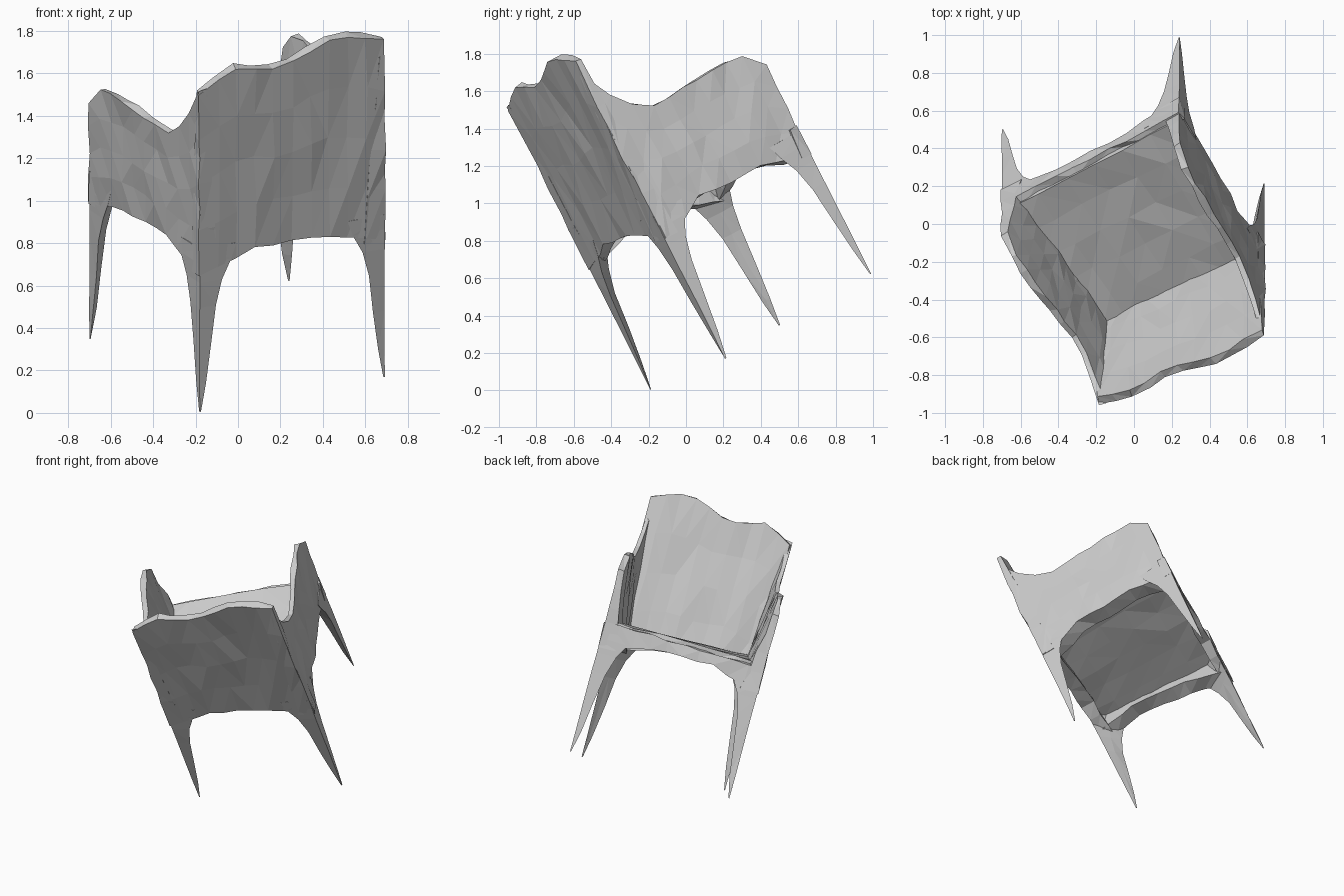
import bpy, bmesh, random
from mathutils import Vector

if "Cube" in bpy.data.objects:
    bpy.data.objects.remove(bpy.data.objects["Cube"])

random.seed(4)

# Tilted chair frame: s across the back, r back to front, t up from the leg tips
A = Vector((-.18, -.19, .005))
S = Vector((.87, .40, .165))
R = Vector((-.52, .69, .345))
K = Vector((.07, .09, .11))
W = Vector((0, -.45, .89))


def place(s, r, t):
    return A + S * s + R * r + K * (s * r) + W * t


def sample(profile, x):
    for (x0, y0), (x1, y1) in zip(profile, profile[1:]):
        if x <= x1:
            return y0 + (y1 - y0) * (x - x0) / (x1 - x0)
    return profile[-1][1]


def loft(name, rings, jitter=0.0):
    bm = bmesh.new()
    loops = []
    for ring in rings:
        loops.append([bm.verts.new(p + Vector([random.uniform(-jitter, jitter) for _ in range(3)]))
                      for p in ring])
    n = len(loops[0])
    for a, b in zip(loops, loops[1:]):
        for i in range(n):
            bm.faces.new((a[i], a[(i + 1) % n], b[(i + 1) % n], b[i]))
    bm.faces.new(loops[0])
    bm.faces.new(loops[-1])
    bmesh.ops.triangulate(bm, faces=bm.faces[:])
    bmesh.ops.recalc_face_normals(bm, faces=bm.faces[:])
    mesh = bpy.data.meshes.new(name)
    bm.to_mesh(mesh)
    bm.free()
    bpy.context.collection.objects.link(bpy.data.objects.new(name, mesh))


def panel(name, mapping, top, bottom, thick_low, thick_high, cols=10, rows=4):
    """Upright wall: mapping(along, depth, height), thinner towards its top edge."""
    rings = []
    for i in range(cols + 1):
        a = i / cols
        lo, hi = sample(bottom, a), sample(top, a)
        outer, inner = [], []
        for j in range(rows + 1):
            k = j / rows
            t = lo + (hi - lo) * k
            outer.append(mapping(a, 0, t))
            inner.append(mapping(a, thick_low + (thick_high - thick_low) * k, t))
        rings.append(outer + inner[::-1])
    loft(name, rings, .008)


# Underside arch shared by the walls, and the upper outlines
arch = [(0, .72), (.14, .75), (.28, .82), (.72, .80), (.88, .75), (1, .72)]
back_top = [(0, 1.68), (.17, 1.79), (.44, 1.74), (.67, 1.83), (.84, 1.84), (1, 1.78)]
arm_top = [(0, 1.70), (.05, 1.59), (.18, 1.45), (.31, 1.36), (.52, 1.37),
           (.75, 1.38), (.9, 1.35), (1, 1.25)]
front_top = [(0, .89), (1, .89)]

# Walls: back, two arms and the front rail
panel("back_rest", lambda a, d, t: place(a, d, t), back_top, arch, .09, .04)
panel("left_arm", lambda a, d, t: place(d, a, t), arm_top, arch, .11, .03)
panel("right_arm", lambda a, d, t: place(1 - d, a, t), arm_top, arch, .11, .03)
panel("front_rail", lambda a, d, t: place(a, 1 - d, t), front_top, arch, .06, .05, rows=1)

# Seat sheet between the walls
seat = []
for i in range(7):
    s = .03 + .94 * i / 6
    row = [.03 + .94 * j / 5 for j in range(6)]
    seat.append([place(s, r, .91) for r in row] + [place(s, r, .86) for r in row[::-1]])
loft("seat", seat, .008)

# Four tapering pointed legs, flaring into the walls
leg_profile = [(0, .006), (.15, .035), (.35, .06), (.55, .085), (.68, .12), (.78, .17), (.86, .2)]
for label, cs, cr in (("back_left", 0, 0), ("back_right", 1, 0),
                      ("front_left", 0, 1), ("front_right", 1, 1)):
    ds, dr = 1 - 2 * cs, 1 - 2 * cr
    rings = []
    for t, w in leg_profile:
        rings.append([place(cs + ds * x * w, cr + dr * y * w, t)
                      for x, y in ((0, 0), (1, 0), (.5, .5), (0, 1))])
    loft(label + "_leg", rings, .002)
